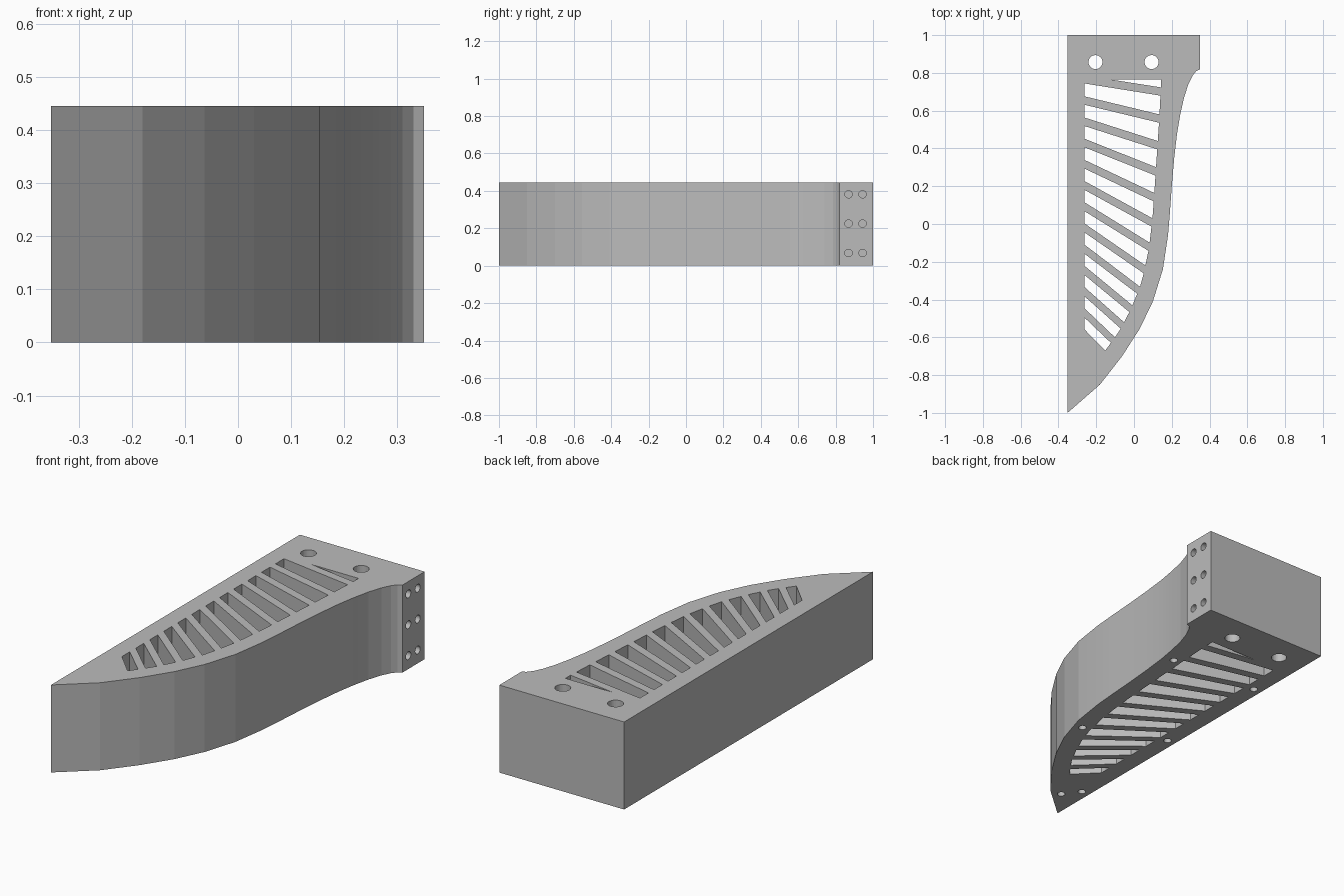
import bpy, bmesh, math
from mathutils import Matrix, Vector

if "Cube" in bpy.data.objects:
    bpy.data.objects.remove(bpy.data.objects["Cube"], do_unlink=True)

HEIGHT = 0.445
SLOT_LEFT = -0.262
SLOT_TOP = 0.765

# Plain grey material
grey = bpy.data.materials.new("grey")
grey.use_nodes = True
color = (0.5, 0.5, 0.5, 1)
grey.diffuse_color = color
grey.node_tree.nodes["Principled BSDF"].inputs["Base Color"].default_value = color


def add_prism(bm, outline, low, high):
    face = bm.faces.new([bm.verts.new((x, y, low)) for x, y in outline])
    moved = bmesh.ops.extrude_face_region(bm, geom=[face])["geom"]
    verts = [g for g in moved if isinstance(g, bmesh.types.BMVert)]
    bmesh.ops.translate(bm, verts=verts, vec=(0, 0, high - low))


def add_cylinder(bm, center, radius, depth, axis="Z", sides=24):
    turn = Matrix.Rotation(math.pi / 2, 4, "Y") if axis == "X" else Matrix()
    bmesh.ops.create_cone(bm, cap_ends=True, segments=sides, radius1=radius,
                          radius2=radius, depth=depth,
                          matrix=Matrix.Translation(Vector(center)) @ turn)


def make_object(name, bm):
    bmesh.ops.recalc_face_normals(bm, faces=bm.faces)
    mesh = bpy.data.meshes.new(name)
    bm.to_mesh(mesh)
    bm.free()
    mesh.materials.append(grey)
    obj = bpy.data.objects.new(name, mesh)
    bpy.context.collection.objects.link(obj)
    return obj


# Solid bracket body with a curved outer edge
curved_edge = [(0.35, 0.82), (0.33, 0.81), (0.31, 0.785), (0.288, 0.74),
               (0.265, 0.67), (0.245, 0.58), (0.228, 0.48), (0.213, 0.35),
               (0.2, 0.2), (0.19, 0.06), (0.18, -0.06), (0.153, -0.24),
               (0.1, -0.41), (0.03, -0.555), (-0.063, -0.7), (-0.18, -0.85)]
bm = bmesh.new()
add_prism(bm, [(-0.352, 1), (0.35, 1)] + curved_edge + [(-0.352, -1)], 0, HEIGHT)
body = make_object("bracket_body", bm)

# Inner wall that the slots end against, from back to tip
inner_wall = [(0.145, 0.77), (0.132, 0.53), (0.116, 0.29), (0.1, 0.05), (0.079, -0.13),
              (0.042, -0.307), (-0.016, -0.45), (-0.079, -0.571), (-0.16, -0.68)]


def wall_x(y):
    for (xa, ya), (xb, yb) in zip(inner_wall, inner_wall[1:]):
        if y >= yb:
            return xa + (xb - xa) * (ya - y) / (ya - yb)
    return inner_wall[-1][0]


def rib_line(k, side):
    """Left and right ends of the back (0) or front (1) edge of rib k."""
    start = 0.788 - 0.1122 * k - side * (0.044 + 0.0005 * k)
    slope = 0.16 + 0.082 * k - 0.0009 * k * k
    near, far = SLOT_LEFT, 0.15
    for _ in range(30):
        x = (near + far) / 2
        if x < wall_x(start - slope * (x - SLOT_LEFT)):
            near = x
        else:
            far = x
    return (SLOT_LEFT, start), (near, start - slope * (near - SLOT_LEFT))


# Fan of slots between slanted ribs
cut = bmesh.new()
for k in range(1, 13):
    a, b = rib_line(k - 1, 1)
    d, c = rib_line(k, 0)
    add_prism(cut, [a, b, c, d], -0.1, HEIGHT + 0.1)
corner = rib_line(0, 0)[1]
add_prism(cut, [(-0.125, SLOT_TOP), (corner[0], SLOT_TOP), corner], -0.1, HEIGHT + 0.1)

# Two large bolt holes right through
for x in (-0.204, 0.093):
    add_cylinder(cut, (x, 0.857, HEIGHT / 2), 0.037, 1, sides=32)

# Blind screw holes in the side pad
for y in (0.869, 0.944):
    for z in (0.068, 0.225, 0.382):
        add_cylinder(cut, (0.35, y, z), 0.02, 0.2, "X")

# Blind screw holes underneath
for x, y in ((0.172, 0.507), (-0.308, 0.541), (0.092, -0.282),
             (-0.308, -0.113), (-0.245, -0.845), (-0.308, -0.763)):
    add_cylinder(cut, (x, y, 0), 0.019, 0.2)

cutter = make_object("hole_cutter", cut)
cutter.hide_render = True

# Cut every opening, then drop the helper
mod = body.modifiers.new("openings", "BOOLEAN")
mod.operation = "DIFFERENCE"
mod.solver = "EXACT"
mod.object = cutter
bpy.context.view_layer.objects.active = body
body.select_set(True)
bpy.ops.object.modifier_apply(modifier=mod.name)
bpy.data.objects.remove(cutter, do_unlink=True)
bpy.ops.object.shade_smooth_by_angle(angle=math.radians(5))
